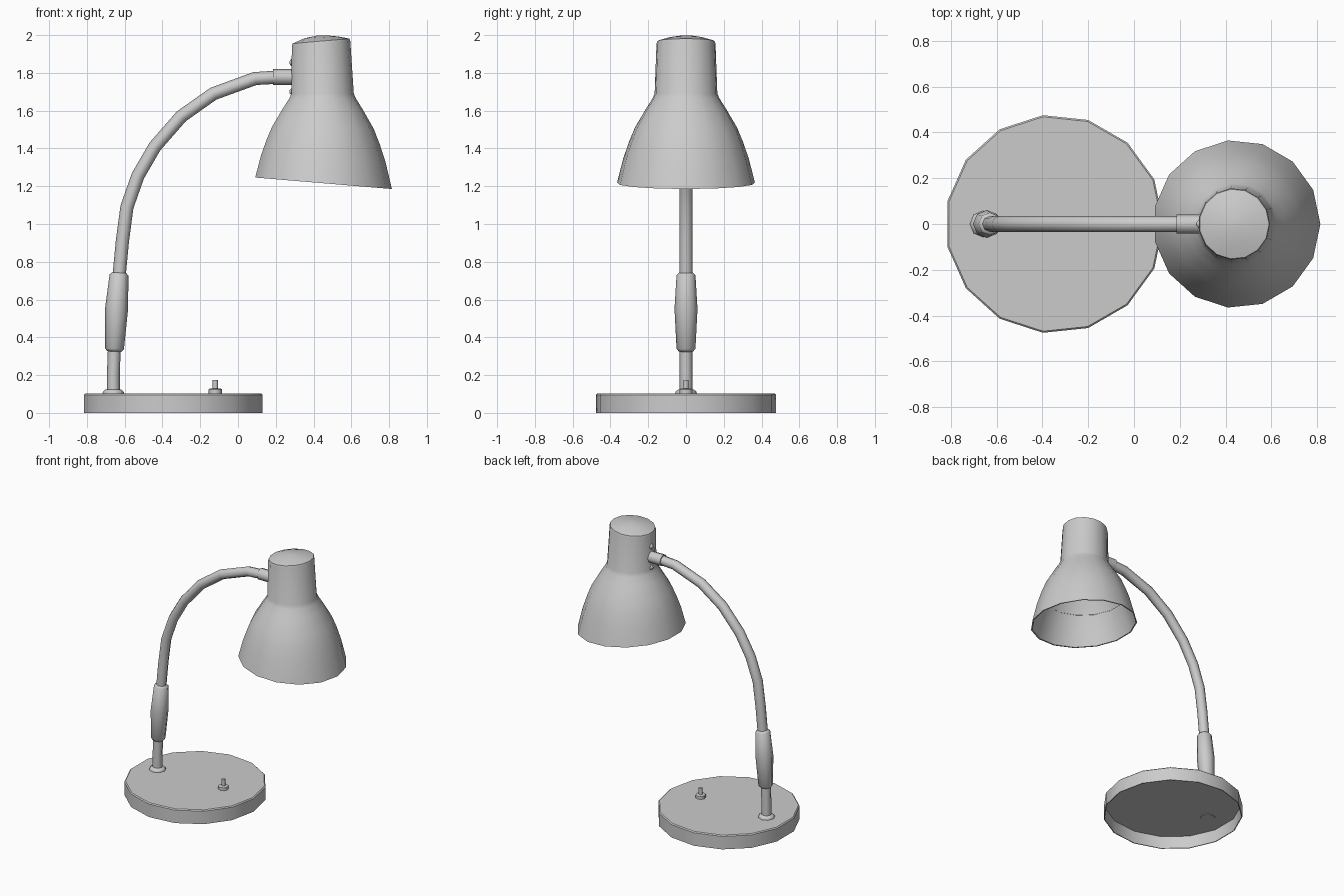
import bpy, bmesh
from math import sin, cos, pi, atan2, radians, degrees


def loft(name, rings, sides, angle=55):
    """Skin rings (x, z, radius, tilt about y in degrees) and cap both ends."""
    bm = bmesh.new()
    loops = []
    for x, z, r, tilt in rings:
        t = radians(tilt)
        loops.append([bm.verts.new((x + r * cos(a) * cos(t), r * sin(a), z - r * cos(a) * sin(t)))
                      for a in (2 * pi * i / sides for i in range(sides))])
    for lo, hi in zip(loops, loops[1:]):
        for i in range(sides):
            j = (i + 1) % sides
            bm.faces.new((lo[i], lo[j], hi[j], hi[i]))
    bm.faces.new(loops[0][::-1])
    bm.faces.new(loops[-1])
    bmesh.ops.recalc_face_normals(bm, faces=bm.faces)
    mesh = bpy.data.meshes.new(name)
    bm.to_mesh(mesh)
    bm.free()
    ob = bpy.data.objects.new(name, mesh)
    bpy.context.collection.objects.link(ob)
    bpy.ops.object.select_all(action='DESELECT')
    bpy.context.view_layer.objects.active = ob
    ob.select_set(True)
    bpy.ops.object.shade_smooth_by_angle(angle=radians(angle))
    return ob


def tube(name, path, sides):
    """Loft along (x, z, radius) points, rings square to the path."""
    rings = []
    for i, (x, z, r) in enumerate(path):
        a, b = path[max(i - 1, 0)], path[min(i + 1, len(path) - 1)]
        rings.append((x, z, r, degrees(atan2(b[0] - a[0], b[1] - a[1]))))
    return loft(name, rings, sides)


def upright(name, x, profile, sides, angle=55):
    return loft(name, [(x, z, r, 0) for r, z in profile], sides, angle)


# Round base, hollow underneath, with a softened top edge
upright("base", -0.348, [(0.470, 0.092), (0.472, 0), (0.478, 0), (0.478, 0.096), (0.471, 0.103)],
        15, 30)

# Post and its foot collar, which passes through the base
upright("post_collar", -0.66, [(0.05, 0.088), (0.058, 0.1), (0.055, 0.112), (0.04, 0.125)], 8)
tube("post", [(-0.66, 0.1, 0.034), (-0.66, 0.2, 0.034), (-0.655, 0.34, 0.034)], 8)

# Swollen grip
loft("grip", [(-0.655, 0.325, 0.038, 3), (-0.654, 0.34, 0.05, 3), (-0.643, 0.55, 0.061, 3),
              (-0.63, 0.73, 0.05, 4), (-0.629, 0.742, 0.038, 4)], 8)

# Bent arm
bend = [(-0.63, 0.72), (-0.612, 0.91), (-0.588, 1.09), (-0.53, 1.255), (-0.44, 1.41),
        (-0.30, 1.57), (-0.13, 1.69), (0.09, 1.770), (0.22, 1.778)]
tube("arm", [(x, z, 0.035) for x, z in bend], 8)

# Sleeve joining arm to shade, with two small screws
tube("shade_sleeve", [(0.185, 1.778, 0.042), (0.30, 1.778, 0.042)], 8)
for i, z in enumerate((1.70, 1.855)):
    tube(f"shade_screw_{i + 1}", [(0.272, z, 0.007), (0.284, z, 0.02), (0.30, z, 0.02)], 8)

# Shade: hollow neck and bell, stepped lining, rim, outer bell, neck and domed cap
loft("shade", [
    (0.438, 1.95, 0.146, -4.5), (0.446, 1.69, 0.157, 0), (0.445, 1.61, 0.204, 0),
    (0.446, 1.51, 0.264, 1), (0.446, 1.445, 0.292, 2), (0.446, 1.44, 0.286, 2),
    (0.447, 1.34, 0.323, 3.2), (0.448, 1.217, 0.358, 4.8),
    (0.449, 1.216, 0.367, 4.8), (0.448, 1.345, 0.334, 3.2), (0.447, 1.435, 0.303, 2),
    (0.446, 1.51, 0.272, 1), (0.445, 1.61, 0.213, 0), (0.446, 1.665, 0.178, 0),
    (0.446, 1.69, 0.167, 0), (0.438, 1.955, 0.157, -5), (0.438, 1.968, 0.153, -5),
    (0.44, 1.988, 0.09, -3), (0.445, 1.999, 0.02, 0)], 15, 48)

# Toggle switch
upright("switch_collar", -0.12, [(0.035, 0.1), (0.035, 0.125), (0.03, 0.128)], 8)
upright("switch_lever", -0.12, [(0.014, 0.12), (0.014, 0.175)], 8)
